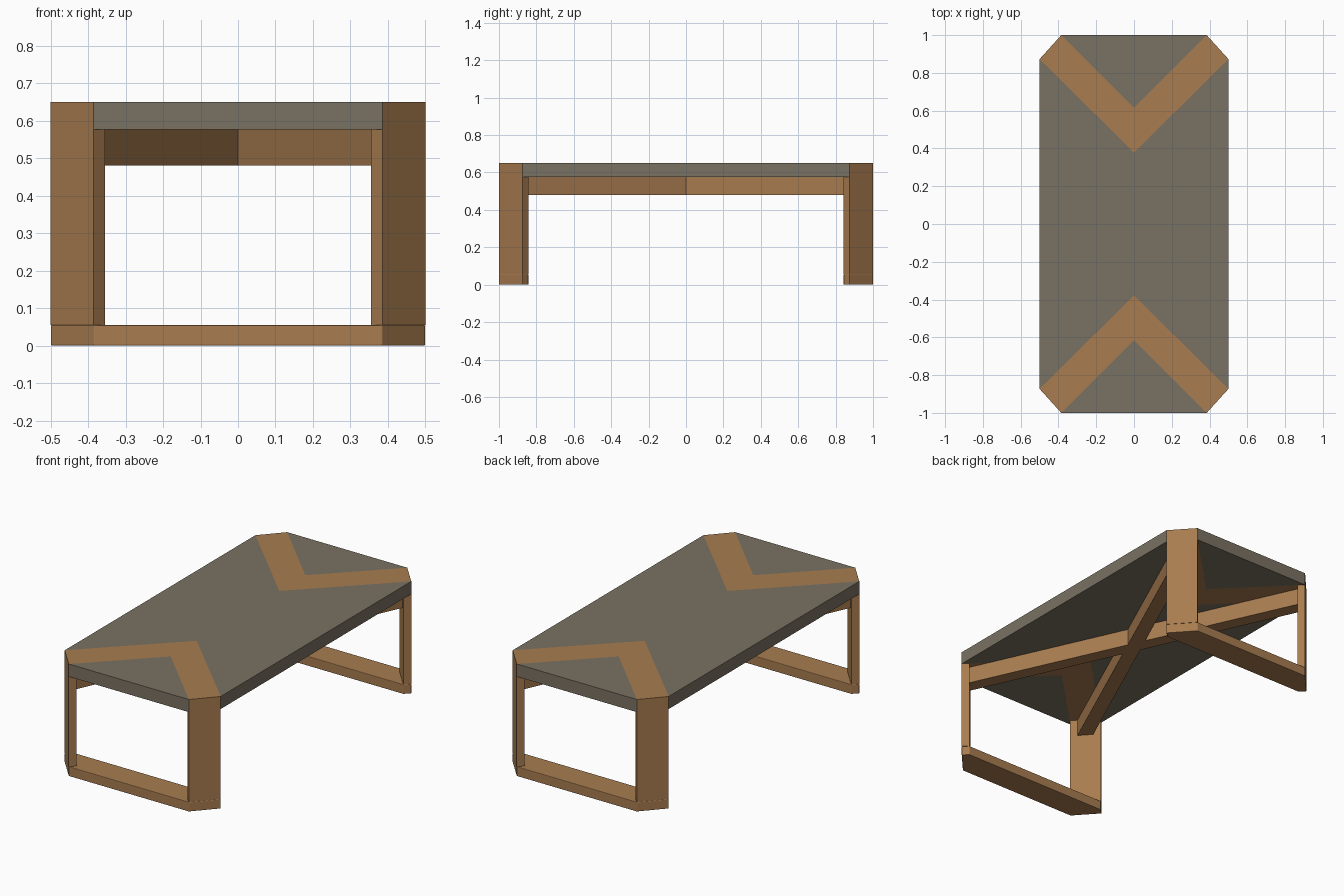
import bpy, bmesh
from mathutils import Vector

if "Cube" in bpy.data.objects:
    bpy.data.objects.remove(bpy.data.objects["Cube"])


def material(name, rgb):
    m = bpy.data.materials.new(name)
    m.diffuse_color = (*rgb, 1)
    m.use_nodes = True
    m.node_tree.nodes["Principled BSDF"].inputs["Base Color"].default_value = m.diffuse_color
    return m


WOOD = material("warm wood", (0.392, 0.202, 0.080))
STONE = material("grey stone", (0.195, 0.168, 0.125))


def prism(name, outline, z0, z1, mat, bevel=0.0):
    """Extrude a plan outline from z0 to z1."""
    bm = bmesh.new()
    face = bm.faces.new([bm.verts.new((x, y, z0)) for x, y in outline])
    ext = bmesh.ops.extrude_face_region(bm, geom=[face], use_keep_orig=True)
    top = [v for v in ext["geom"] if isinstance(v, bmesh.types.BMVert)]
    bmesh.ops.translate(bm, verts=top, vec=(0, 0, z1 - z0))
    bmesh.ops.recalc_face_normals(bm, faces=bm.faces)
    me = bpy.data.meshes.new(name)
    bm.to_mesh(me)
    bm.free()
    me.materials.append(mat)
    ob = bpy.data.objects.new(name, me)
    bpy.context.collection.objects.link(ob)
    if bevel:
        b = ob.modifiers.new("soft edges", "BEVEL")
        b.width, b.segments = bevel, 2
    return ob


# shared dimensions
RUNNER, UNDER, TOP = 0.055, 0.577, 0.65
A, B = (0.385, 1.0), (0.5, 0.873)            # corner chamfer, outer face
C, D = (0.470, 0.843), (0.355, 0.970)        # corner chamfer, inner face
V_OUT, V_IN = 0.616, 0.378                   # chevron apexes


def mirrored(points, sx, sy):
    return [(x * sx, y * sy) for x, y in points]


for sy, end in ((-1, "front"), (1, "back")):
    # chevron inlay, full thickness of the top
    chevron = [A, B, (0, V_IN), (-B[0], B[1]), (-A[0], A[1]), (0, V_OUT)]
    prism(end + "_chevron", mirrored(chevron, 1, sy), UNDER, TOP, WOOD)
    # triangular end panel
    panel = [A, (0, V_OUT), (-A[0], A[1])]
    prism(end + "_end_panel", mirrored(panel, 1, sy), UNDER, TOP, STONE)
    # floor runner joining the two legs
    runner = [A, B, C, (-C[0], C[1]), (-B[0], B[1]), (-A[0], A[1])]
    prism(end + "_runner", mirrored(runner, 1, sy), 0, RUNNER, WOOD, 0.003)
    # angled plank legs
    for sx, side in ((-1, "left"), (1, "right")):
        prism(f"{end}_{side}_leg", mirrored([A, B, C, D], sx, sy),
              RUNNER, UNDER, WOOD)

# main table panel
half = [B, (0, V_IN), (-B[0], B[1])]
prism("main_panel", half + mirrored(half, -1, -1), UNDER, TOP, STONE)

# crossed brace from leg to leg under the top
h = 0.04
mid = (Vector(C) + Vector(D)) / 2
d = mid.normalized()
n = Vector((d.y, -d.x))
c = (Vector(C) - Vector(D)).normalized()
t = h / abs(c.dot(n))
e1, e2 = tuple(mid + c * t), tuple(mid - c * t)
cx, cy = h / d.y, h / d.x
brace = [(cx, 0), e1, e2, (0, cy), (-e2[0], e2[1]), (-e1[0], e1[1])]
prism("cross_brace", brace + mirrored(brace, -1, -1), 0.48, UNDER, WOOD)
